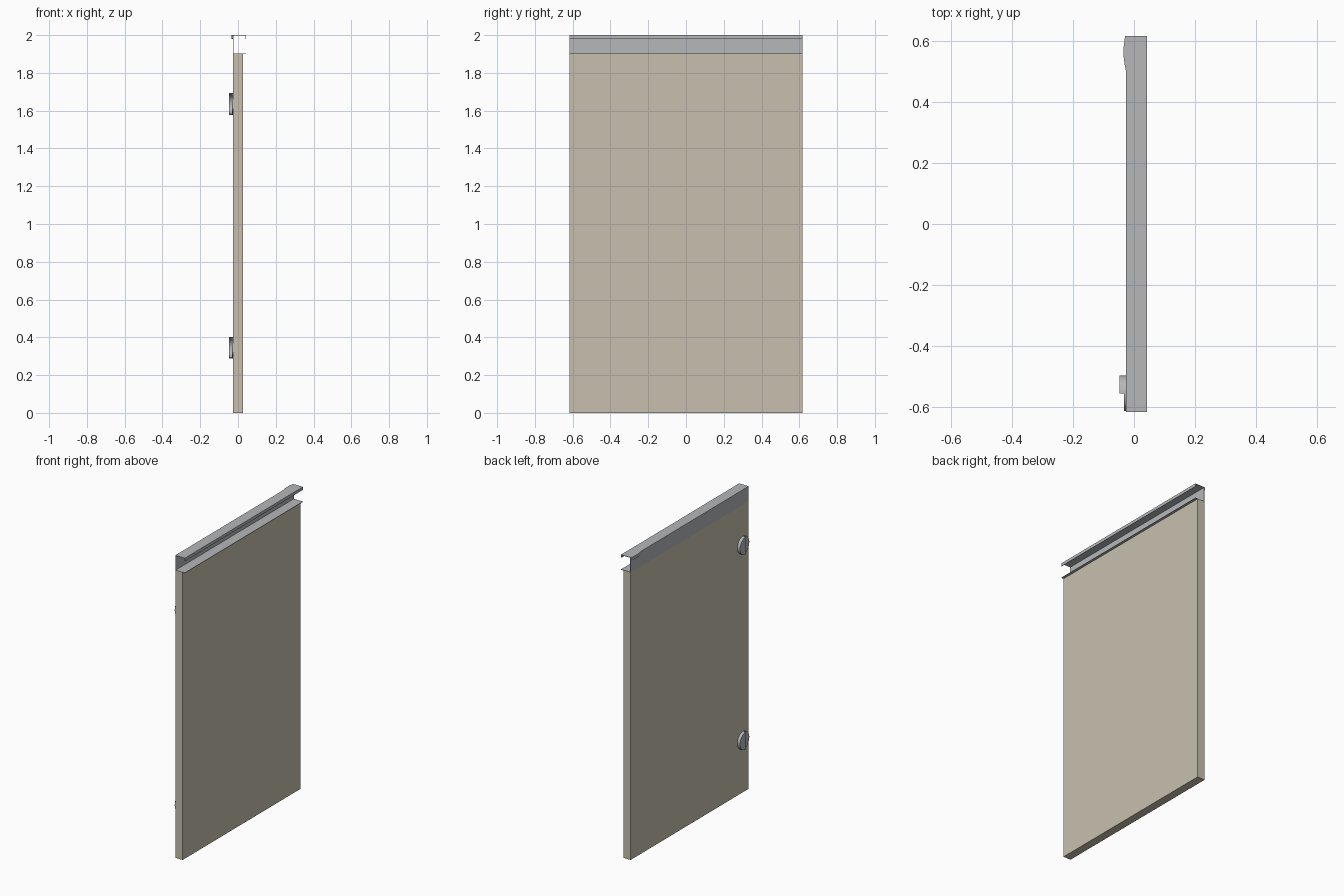
import bpy, bmesh, math

if "Cube" in bpy.data.objects:
    bpy.data.objects.remove(bpy.data.objects["Cube"])

def material(name, rgb):
    m = bpy.data.materials.new(name)
    m.diffuse_color = (*rgb, 1)
    m.use_nodes = True
    m.node_tree.nodes["Principled BSDF"].inputs["Base Color"].default_value = m.diffuse_color
    return m

tan = material("warm beige panel", (0.58, 0.53, 0.43))
metal = material("brushed metal grey", (0.46, 0.475, 0.49))

def prism(name, pts, offset, mat):
    """Extrude a closed 3D outline along the offset vector."""
    bm = bmesh.new()
    face = bm.faces.new([bm.verts.new(p) for p in pts])
    ext = bmesh.ops.extrude_face_region(bm, geom=[face])
    moved = [g for g in ext["geom"] if isinstance(g, bmesh.types.BMVert)]
    bmesh.ops.translate(bm, verts=moved, vec=offset)
    bmesh.ops.recalc_face_normals(bm, faces=bm.faces)
    me = bpy.data.meshes.new(name)
    bm.to_mesh(me)
    bm.free()
    me.materials.append(mat)
    ob = bpy.data.objects.new(name, me)
    bpy.context.collection.objects.link(ob)
    bpy.context.view_layer.objects.active = ob
    bpy.ops.object.select_all(action='DESELECT')
    ob.select_set(True)
    bpy.ops.object.shade_smooth_by_angle(angle=math.radians(30))
    return ob

L, X = 0.617, 0.027          # half length, half thickness

# door slab
prism("door_panel", [(-X, -L, 0), (X, -L, 0), (X, -L, 1.9), (-X, -L, 1.9)],
      (0, 2 * L, 0), tan)

# open channel rail: base flange, web, top flange and hanging lip
t = 0.003
rail = [(-X, 1.9), (0.043, 1.9), (0.043, 1.9 + t), (-X + t, 1.9 + t),
        (-X + t, 2 - t), (0.043 - t, 2 - t), (0.043 - t, 1.98),
        (0.043, 1.98), (0.043, 2), (-X, 2)]
prism("top_rail", [(x, -L, z) for x, z in rail], (0, 2 * L, 0), metal)

# small bulged tab on the rail's outer edge
tab = [(-X, 0.505), (-0.031, 0.525), (-0.034, 0.55), (-0.034, 0.58),
       (-0.031, 0.605), (-0.029, L), (-X, L)]
prism("rail_tab", [(x, y, 1.98) for x, y in tab], (0, 0, 0.02), metal)

# round pulls: thin base disc with a hollow half-round hood
CY, R = -0.556, 0.058

def arc(r, a0, a1, n):
    return [(CY + r * math.cos(math.radians(a0 + (a1 - a0) * i / n)),
             r * math.sin(math.radians(a0 + (a1 - a0) * i / n)))
            for i in range(n + 1)]

for label, z in (("lower", 0.345), ("upper", 1.635)):
    def at(x, pts):
        return [(x, y, z + h) for y, h in pts]
    prism(label + "_pull_base", at(-X, arc(R, 0, 360, 48)[:-1]), (-0.006, 0, 0), metal)
    wall = arc(R, -90, 90, 24) + arc(R - 0.005, 90, -90, 24)
    prism(label + "_pull_wall", at(-0.033, wall), (-0.011, 0, 0), metal)
    prism(label + "_pull_cover", at(-0.044, arc(R, -90, 90, 24)), (-0.003, 0, 0), metal)
